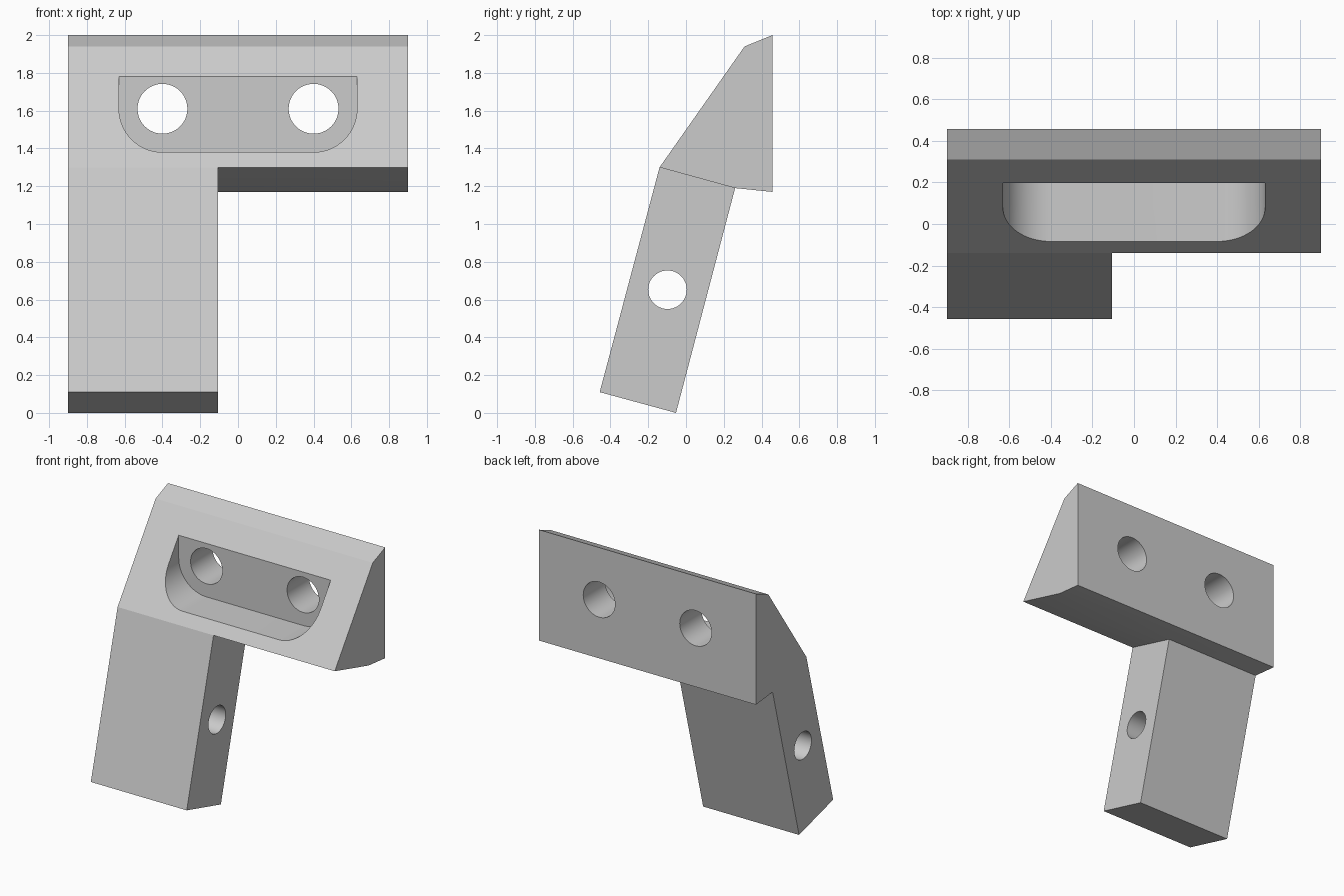
import bpy, bmesh, math
from mathutils import Vector

cube = bpy.data.objects.get("Cube")
if cube:
    bpy.data.objects.remove(cube, do_unlink=True)

grey = bpy.data.materials.new("mid grey")
grey.use_nodes = True
colour = (0.6, 0.6, 0.6, 1)
grey.diffuse_color = colour
grey.node_tree.nodes["Principled BSDF"].inputs["Base Color"].default_value = colour


def extrude(name, points, offset):
    """Solid made from a planar outline pushed along an offset."""
    bm = bmesh.new()
    face = bm.faces.new([bm.verts.new(p) for p in points])
    new = bmesh.ops.extrude_face_region(bm, geom=[face])["geom"]
    verts = [v for v in new if isinstance(v, bmesh.types.BMVert)]
    bmesh.ops.translate(bm, verts=verts, vec=Vector(offset))
    bmesh.ops.recalc_face_normals(bm, faces=bm.faces)
    mesh = bpy.data.meshes.new(name)
    bm.to_mesh(mesh)
    bm.free()
    mesh.materials.append(grey)
    obj = bpy.data.objects.new(name, mesh)
    bpy.context.collection.objects.link(obj)
    return obj


def arc(cx, cz, r, start, end, steps):
    angles = [math.radians(start + (end - start) * i / steps) for i in range(steps + 1)]
    return [(cx + r * math.cos(a), cz + r * math.sin(a)) for a in angles]


def combine(target, tool, operation):
    mod = target.modifiers.new(tool.name, 'BOOLEAN')
    mod.operation = operation
    mod.solver = 'EXACT'
    mod.object = tool
    bpy.context.view_layer.objects.active = target
    bpy.ops.object.modifier_apply(modifier=mod.name)
    bpy.data.objects.remove(tool, do_unlink=True)


# Wedge-shaped mounting head, and the tilted leg below its right half
head = [(-0.14, 1.30), (0.26, 1.19), (0.457, 1.17), (0.457, 2.0), (0.31, 1.94)]
leg = [(-0.457, 0.11), (-0.053, 0), (0.26, 1.19), (0.2, 1.5), (-0.14, 1.30)]
bracket = extrude("angled_bracket", [(-0.9, y, z) for y, z in head], (1.8, 0, 0))
combine(bracket, extrude("leg", [(-0.9, y, z) for y, z in leg], (0.795, 0, 0)), 'UNION')

# Recess with rounded lower corners and an upright floor
hole_x, hole_z, corner = 0.4, 1.61, 0.23
outline = [(-0.63, 1.9)] + arc(-hole_x, hole_z, corner, 180, 270, 16)
outline += arc(hole_x, hole_z, corner, 270, 360, 16) + [(0.63, 1.9)]
recess = extrude("recess", [(x, -1, z) for x, z in outline], (0, 1.198, 0))
combine(bracket, recess, 'DIFFERENCE')

# Two screw holes through the head
for x in (-hole_x, hole_x):
    ring = arc(x, hole_z, 0.132, 0, 360, 48)[:-1]
    combine(bracket, extrude("screw_hole", [(a, -1, b) for a, b in ring], (0, 2, 0)), 'DIFFERENCE')

# Cross hole through the leg
ring = arc(-0.098, 0.652, 0.102, 0, 360, 48)[:-1]
combine(bracket, extrude("cross_hole", [(-1, a, b) for a, b in ring], (2, 0, 0)), 'DIFFERENCE')

# Clean flat faces, smooth curved walls
bm = bmesh.new()
bm.from_mesh(bracket.data)
bmesh.ops.dissolve_limit(bm, angle_limit=0.005, verts=bm.verts, edges=bm.edges)
bm.to_mesh(bracket.data)
bm.free()
bpy.ops.object.select_all(action='DESELECT')
bracket.select_set(True)
bpy.context.view_layer.objects.active = bracket
bpy.ops.object.shade_smooth_by_angle(angle=math.radians(12))
